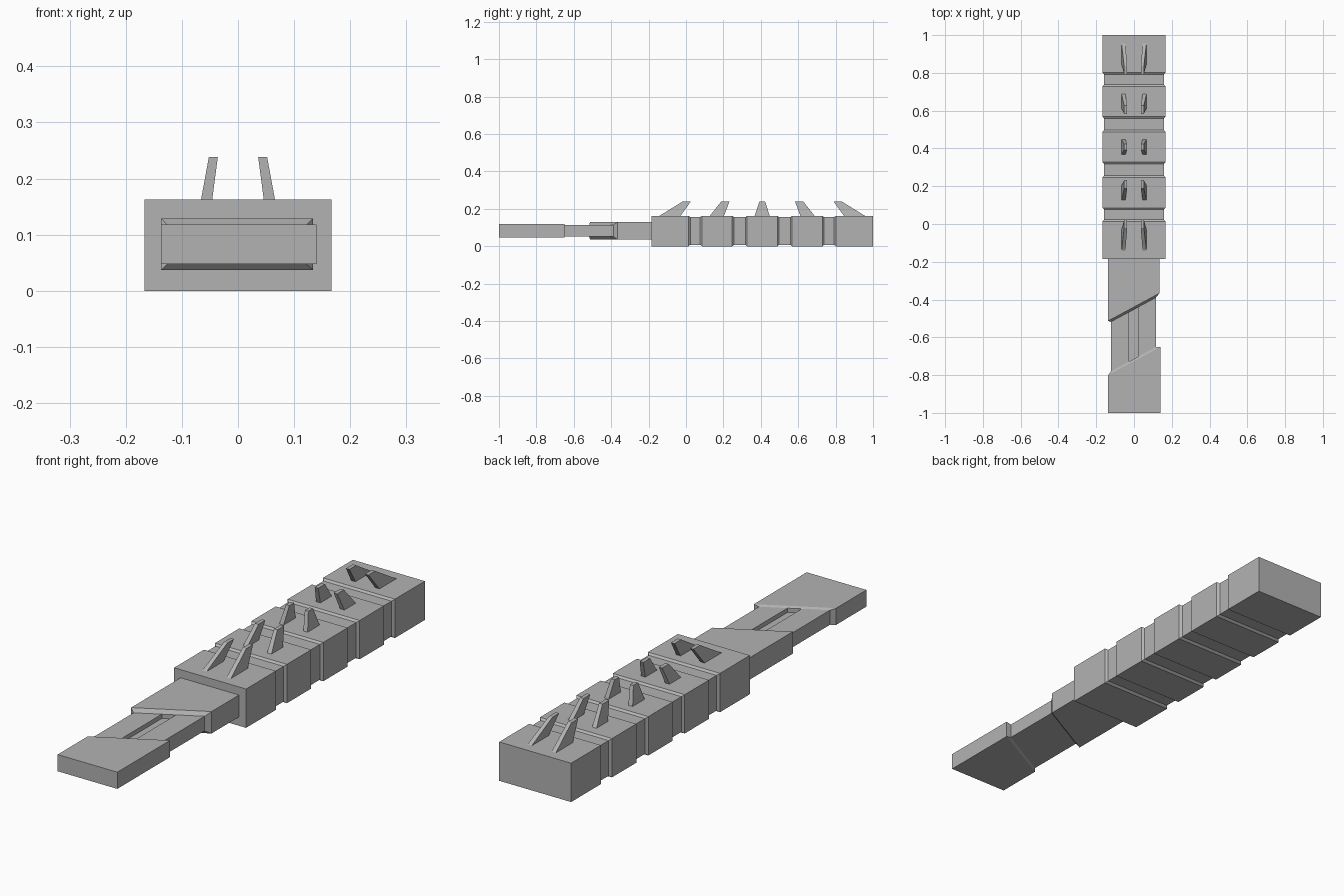
import bpy, bmesh

if "Cube" in bpy.data.objects:
    bpy.data.objects.remove(bpy.data.objects["Cube"])

mat = bpy.data.materials.new("plain grey")
mat.diffuse_color = (0.45, 0.45, 0.45, 1)
mat.use_nodes = True
mat.node_tree.nodes["Principled BSDF"].inputs["Base Color"].default_value = mat.diffuse_color


def loft(name, rings):
    """Join matching rings of points into one closed solid."""
    bm = bmesh.new()
    rows = [[bm.verts.new(p) for p in ring] for ring in rings]
    n = len(rows[0])
    for a, b in zip(rows, rows[1:]):
        for i in range(n):
            j = (i + 1) % n
            bm.faces.new((a[i], a[j], b[j], b[i]))
    bm.faces.new(rows[0])
    bm.faces.new(rows[-1])
    bmesh.ops.recalc_face_normals(bm, faces=bm.faces)
    me = bpy.data.meshes.new(name)
    bm.to_mesh(me)
    bm.free()
    me.materials.append(mat)
    ob = bpy.data.objects.new(name, me)
    bpy.context.collection.objects.link(ob)
    return ob


def ring(profile, y, slope=0.0):
    return [(x, y + slope * x, z) for x, z in profile]


def rect(x0, x1, z0, z1):
    return [(x0, z0), (x1, z0), (x1, z1), (x0, z1)]


# grooved main body
wide = rect(-0.167, 0.167, 0.0, 0.163)
narrow = rect(-0.158, 0.158, 0.008, 0.156)
segments = [(-0.185, 0.013), (0.086, 0.247), (0.327, 0.488),
            (0.568, 0.729), (0.802, 1.0)]
rings = []
for i, (a, b) in enumerate(segments):
    if i > 0:
        rings.append(ring(narrow, a - 0.01))
    rings += [ring(wide, a), ring(wide, b)]
    if i < len(segments) - 1:
        rings.append(ring(narrow, b + 0.01))
loft("grooved_body", rings)

# five pairs of leaning spikes: base y range, top y range
MID = 0.4075
spikes = [(-0.143, -0.03, -0.02, 0.025), (0.127, 0.203, 0.187, 0.232),
          (0.367, 0.448, 0.392, 0.423)]
spikes += [(2 * MID - b, 2 * MID - a, 2 * MID - d, 2 * MID - c)
           for a, b, c, d in spikes[1::-1]]
for k, (b0, b1, t0, t1) in enumerate(spikes):
    for side, s in (("left", -1), ("right", 1)):
        base = [(s * x, y, 0.162) for x, y in
                ((0.046, b0), (0.066, b0), (0.066, b1), (0.046, b1))]
        top = [(s * x, y, 0.238) for x, y in
               ((0.036, t0), (0.052, t0), (0.052, t1), (0.036, t1))]
        loft(f"spike_{side}_{k + 1}", [base, top])

# collar with a slanted, bevelled front end
SLOPE = 0.54
inner = rect(-0.122, 0.117, 0.052, 0.113)
collar = rect(-0.137, 0.134, 0.037, 0.129)
loft("collar", [ring(inner, -0.452, SLOPE), ring(collar, -0.439, SLOPE),
                ring(collar, -0.18)])

# thin link with a slot along its top
link = [(-0.122, 0.052), (0.117, 0.052), (0.117, 0.113), (0.021, 0.113),
        (0.021, 0.095), (-0.027, 0.095), (-0.027, 0.113), (-0.122, 0.113)]
loft("slotted_link", [ring(link, -0.72, SLOPE), ring(link, -0.445, SLOPE)])

# flat end plate with a slanted, bevelled back end
tip = rect(-0.137, 0.14, 0.048, 0.118)
loft("end_plate", [ring(tip, -1.0), ring(tip, -0.726, SLOPE),
                   ring(inner, -0.714, SLOPE)])
